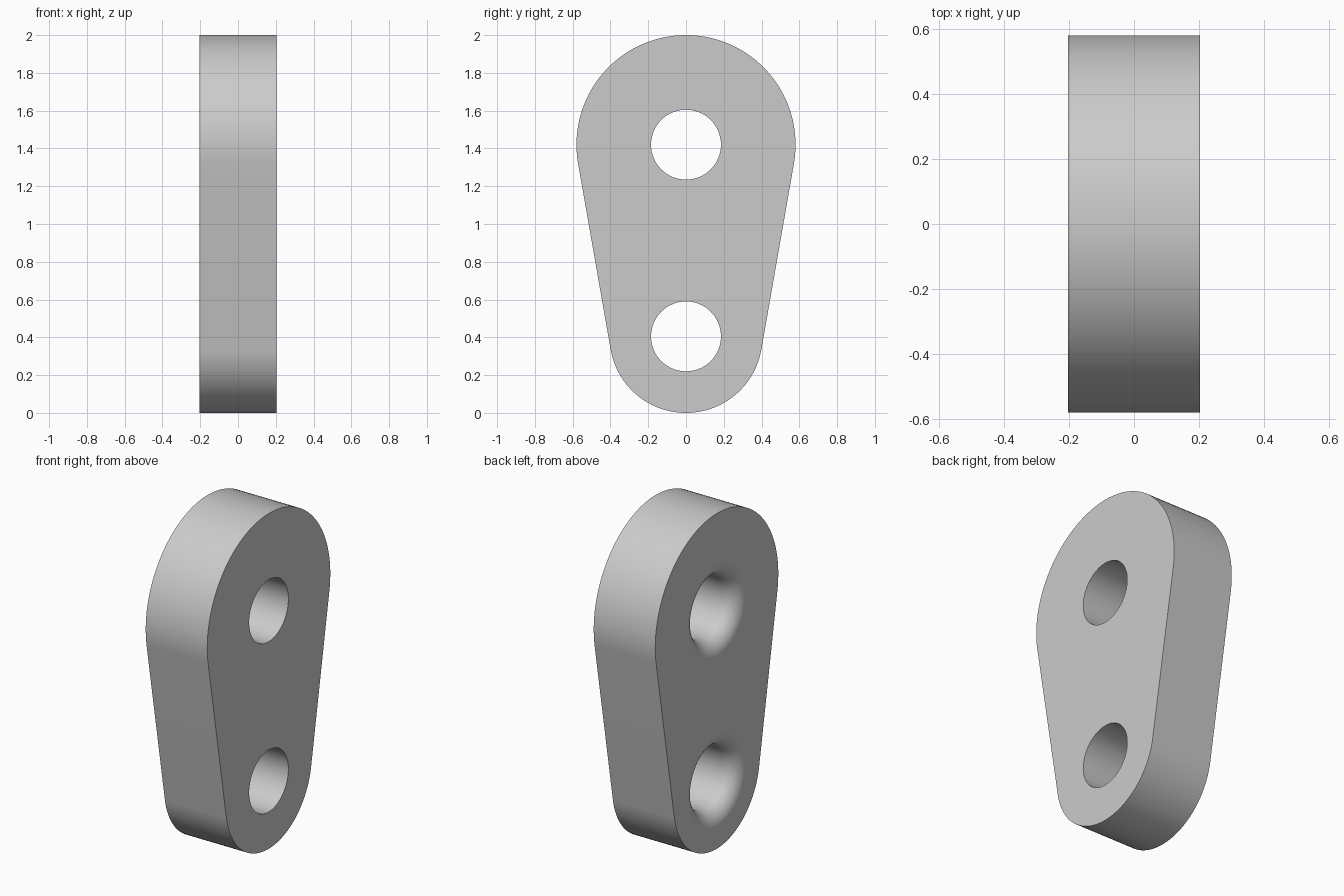
import bpy, bmesh, math
from math import sin, cos, pi

if "Cube" in bpy.data.objects:
    bpy.data.objects.remove(bpy.data.objects["Cube"])

HALF = 0.203                     # half thickness along x
BIG_R, BIG_Z = 0.58, 1.42        # upper rounded end
SMALL_R, SMALL_Z = 0.405, 0.405  # lower rounded end
HOLE_R, FLARE = 0.185, 0.10      # bore radius and rounded mouth radius

grey = bpy.data.materials.new("plain grey")
grey.diffuse_color = (0.6, 0.6, 0.6, 1)
grey.use_nodes = True
grey.node_tree.nodes["Principled BSDF"].inputs["Base Color"].default_value = grey.diffuse_color


def new_object(name, bm):
    bmesh.ops.recalc_face_normals(bm, faces=bm.faces)
    mesh = bpy.data.meshes.new(name)
    bm.to_mesh(mesh)
    bm.free()
    mesh.materials.append(grey)
    obj = bpy.data.objects.new(name, mesh)
    bpy.context.collection.objects.link(obj)
    return obj


def arc(radius, z, start, end, steps):
    angles = [start + (end - start) * i / steps for i in range(steps + 1)]
    return [(radius * cos(a), z + radius * sin(a)) for a in angles]


# Link plate: two arcs joined by their tangent lines, extruded along x
tilt = math.asin((BIG_R - SMALL_R) / (BIG_Z - SMALL_Z))
outline = arc(BIG_R, BIG_Z, -tilt, pi + tilt, 64)
outline += arc(SMALL_R, SMALL_Z, pi + tilt, 2 * pi - tilt, 56)
bm = bmesh.new()
face = bm.faces.new([bm.verts.new((-HALF, y, z)) for y, z in outline])
ext = bmesh.ops.extrude_face_region(bm, geom=[face])
verts = [v for v in ext["geom"] if isinstance(v, bmesh.types.BMVert)]
bmesh.ops.translate(bm, verts=verts, vec=(2 * HALF, 0, 0))
plate = new_object("link_plate", bm)

# Bore cutters: straight on the +x side, rounded mouth on the -x side
profile = [(HALF + 0.1, HOLE_R)]
for i in range(13):
    a = pi / 2 * i / 12
    profile.append((-HALF + FLARE * (1 - sin(a)), HOLE_R + FLARE * (1 - cos(a))))
profile.append((-HALF - 0.1, HOLE_R + FLARE))


def bore_cutter(name, zc, sides=64):
    bm = bmesh.new()
    rings = [[bm.verts.new((x, r * cos(2 * pi * k / sides), zc + r * sin(2 * pi * k / sides)))
              for k in range(sides)] for x, r in profile]
    for a, b in zip(rings, rings[1:]):
        for k in range(sides):
            n = (k + 1) % sides
            bm.faces.new((a[k], a[n], b[n], b[k]))
    bm.faces.new(rings[0])
    bm.faces.new(rings[-1])
    obj = new_object(name, bm)
    obj.hide_render = True
    return obj


for name, z in (("upper_bore", BIG_Z), ("lower_bore", SMALL_Z)):
    cutter = bore_cutter(name, z)
    mod = plate.modifiers.new(name, 'BOOLEAN')
    mod.operation = 'DIFFERENCE'
    mod.solver = 'EXACT'
    mod.object = cutter
    bpy.context.view_layer.objects.active = plate
    bpy.ops.object.modifier_apply(modifier=name)
    bpy.data.objects.remove(cutter)

# Smooth rounded walls, flat side faces
bpy.ops.object.select_all(action='DESELECT')
plate.select_set(True)
bpy.context.view_layer.objects.active = plate
bpy.ops.object.shade_smooth_by_angle(angle=math.radians(30))
for p in plate.data.polygons:
    if abs(p.normal.x) > 0.9995:
        p.use_smooth = False
